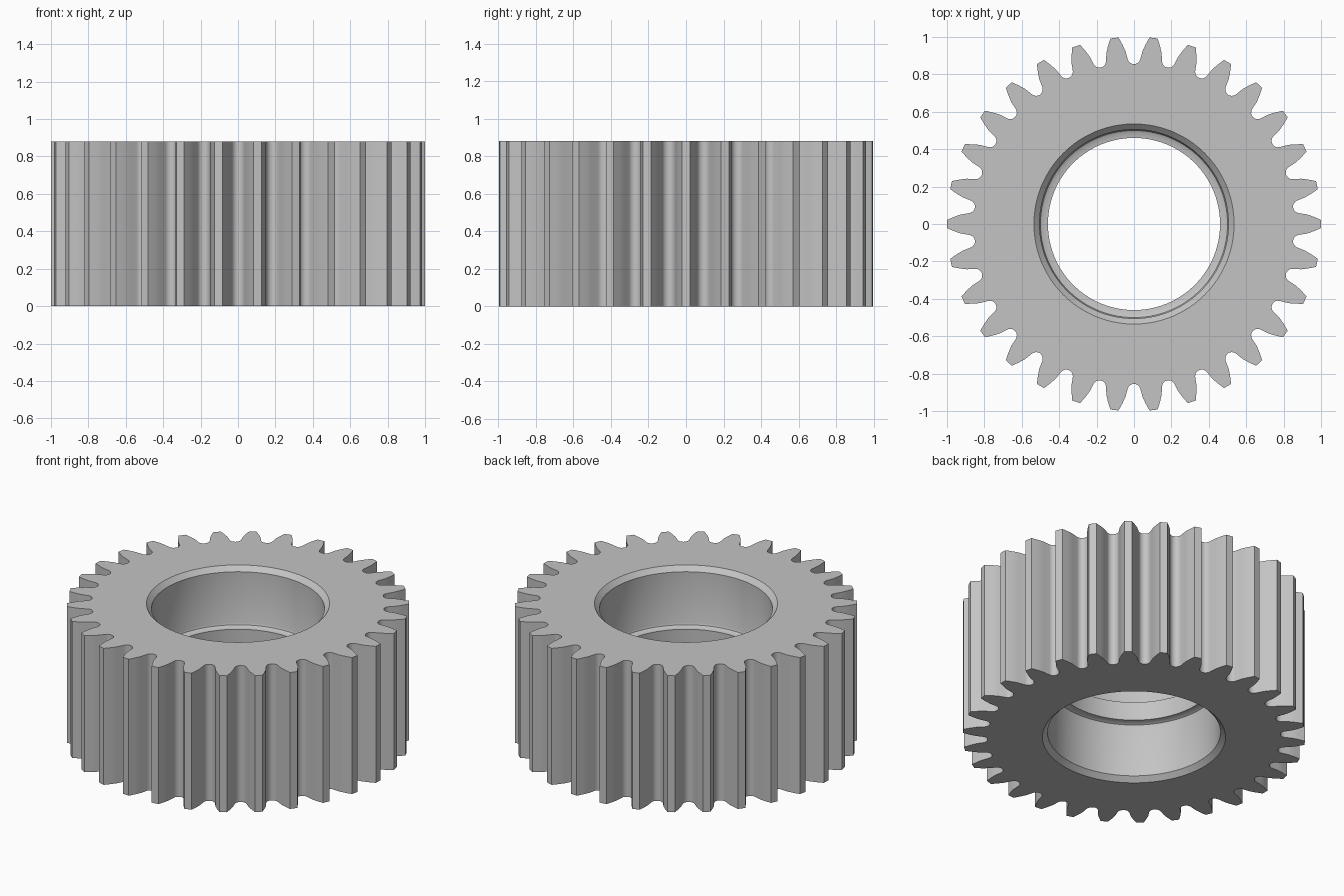
import bpy
import bmesh
from math import sin, cos, pi, radians
from mathutils import Vector, Matrix

if "Cube" in bpy.data.objects:
    bpy.data.objects.remove(bpy.data.objects["Cube"], do_unlink=True)

TEETH = 30
HEIGHT = 0.88
PITCH = 2 * pi / TEETH
FILLET = 0.035
FILLET_CENTRE = 0.89

# Plain steel colour
steel = bpy.data.materials.new("steel_grey")
steel.use_nodes = True
steel.diffuse_color = (0.55, 0.55, 0.55, 1)
steel.node_tree.nodes["Principled BSDF"].inputs["Base Color"].default_value = steel.diffuse_color


def turn(point, angle):
    return Matrix.Rotation(angle, 2) @ Vector(point)


# Half a tooth: rounded root from the gap centre, then the curved flank to the tip
root = [turn((FILLET_CENTRE - FILLET * cos(radians(a)), FILLET * sin(radians(a))), -PITCH / 2)
        for a in range(0, 73, 18)]
flank = [Vector(p) for p in [(0.925, -0.051), (0.96, -0.039), (1.0, -0.022)]]
half = root + flank
tooth = half + [Vector((p.x, -p.y)) for p in reversed(half[1:])]
outline = [turn(p, i * PITCH) for i in range(TEETH) for p in tooth]
count = len(outline)

# Bore section from the top rim to mid height: chamfer, wall, fillet, inner land
upper = [(0.535, HEIGHT), (0.505, HEIGHT - 0.03), (0.505, 0.523),
         (0.5, 0.51), (0.488, 0.503), (0.46, 0.5)]
bore = upper + [(r, HEIGHT - z) for r, z in reversed(upper)]

bm = bmesh.new()


def toothed_ring(z):
    return [bm.verts.new((p.x, p.y, z)) for p in outline]


def round_ring(r, z):
    angles = [2 * pi * i / count - PITCH / 2 for i in range(count)]
    return [bm.verts.new((r * cos(a), r * sin(a), z)) for a in angles]


# Closed loop of rings: toothed side, top face, bore, bottom face
rings = [toothed_ring(0), toothed_ring(HEIGHT)] + [round_ring(r, z) for r, z in bore]
for k, ring in enumerate(rings):
    following = rings[(k + 1) % len(rings)]
    for i in range(count):
        j = (i + 1) % count
        bm.faces.new((ring[i], ring[j], following[j], following[i]))
bmesh.ops.recalc_face_normals(bm, faces=bm.faces)

mesh = bpy.data.meshes.new("spur_gear")
bm.to_mesh(mesh)
bm.free()
mesh.materials.append(steel)
gear = bpy.data.objects.new("spur_gear", mesh)
bpy.context.collection.objects.link(gear)

# Smooth flanks and bore, sharp rims and tooth tips
bpy.ops.object.select_all(action="DESELECT")
gear.select_set(True)
bpy.context.view_layer.objects.active = gear
bpy.ops.object.shade_smooth_by_angle(angle=radians(30))
